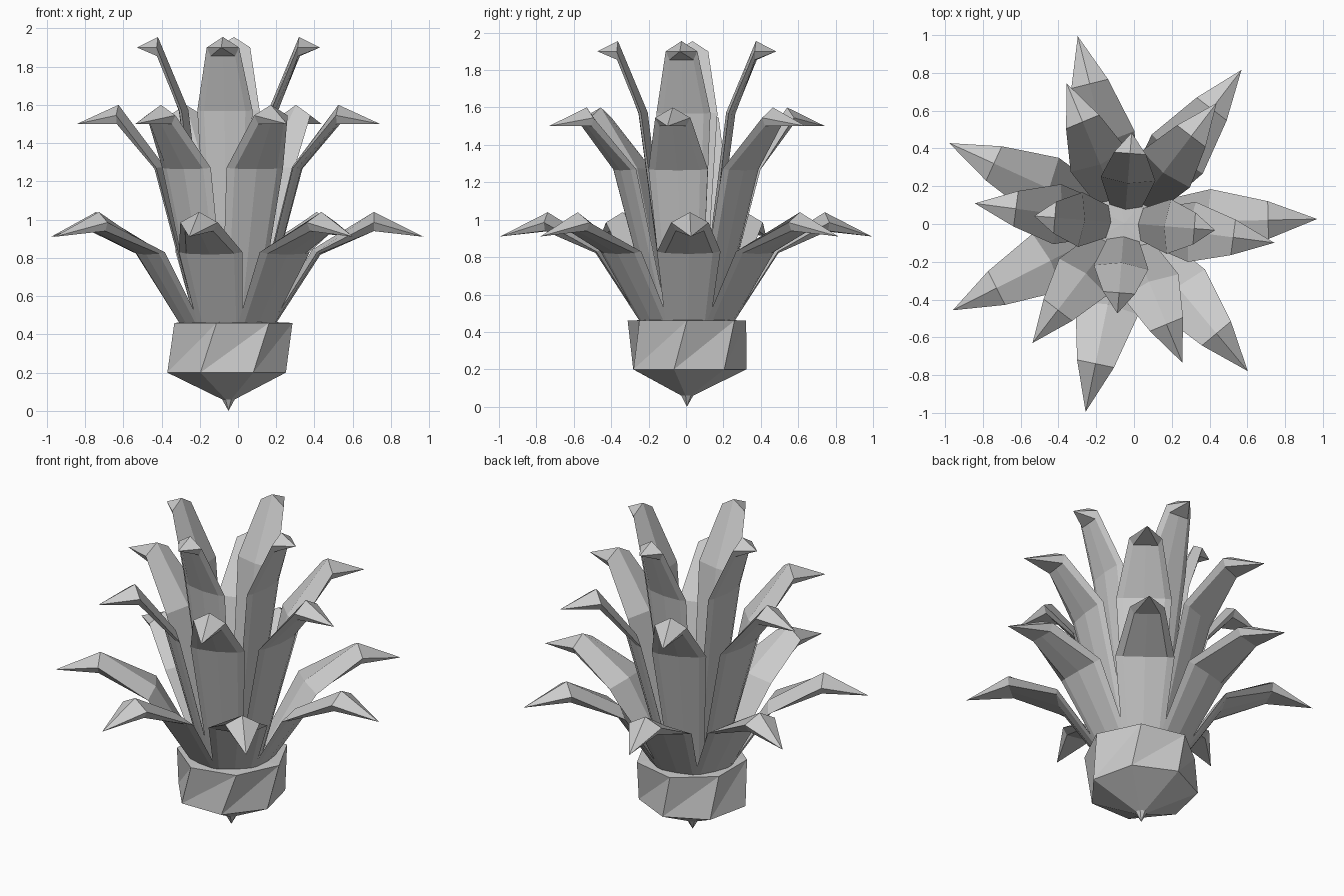
import bpy, bmesh
from math import sin, cos, radians, pi, hypot
from mathutils import Vector

if "Cube" in bpy.data.objects:
    bpy.data.objects.remove(bpy.data.objects["Cube"])

CX, CY = -0.05, 0.005


def finish(bm, name):
    bmesh.ops.recalc_face_normals(bm, faces=bm.faces)
    me = bpy.data.meshes.new(name)
    bm.to_mesh(me)
    bm.free()
    ob = bpy.data.objects.new(name, me)
    bpy.context.collection.objects.link(ob)
    return ob


def ring(bm, n, r, z, off, cx):
    return [bm.verts.new((cx + r * cos(radians(off) + 2 * pi * k / n),
                          CY + r * sin(radians(off) + 2 * pi * k / n), z)) for k in range(n)]


# Twisted seven-sided bulb with a pointed root below
bm = bmesh.new()
n = 7
top = ring(bm, n, 0.325, 0.46, 0, -0.04)
low = ring(bm, n, 0.318, 0.20, -12.5, -0.06)
neck = ring(bm, n, 0.034, 0.06, -12.5, CX)
tip = bm.verts.new((CX, CY, 0.0))
crown = bm.verts.new((CX, CY, 0.475))
for k in range(n):
    j = (k + 1) % n
    bm.faces.new((low[k], low[j], top[j]))
    bm.faces.new((low[k], top[j], top[k]))
    bm.faces.new((neck[k], neck[j], low[j], low[k]))
    bm.faces.new((tip, neck[j], neck[k]))
    bm.faces.new((crown, top[k], top[j]))
finish(bm, "bulb")


# Leaf: ridged cross-sections along a bent path, closing to a point
def leaf(name, az, path, widths):
    a = radians(az)
    out, side, up = Vector((cos(a), sin(a), 0)), Vector((-sin(a), cos(a), 0)), Vector((0, 0, 1))
    (r0, z0), (r1, z1) = path[:2]
    L = hypot(r1 - r0, z1 - z0)
    slope = (out * (z0 - z1) + up * (r1 - r0)) / L
    normals = [slope, slope, up]
    ridge, under, core = (0.02, 0.025, 0.055), (-0.012, -0.015, -0.045), (-0.02, -0.025, -0.045)
    bm = bmesh.new()
    rows = []
    for i in range(3):
        p = Vector((CX, CY, 0)) + out * path[i][0] + up * path[i][1]
        w = widths[i]
        section = [(0, ridge[i]), (w, 0), (0.75 * w, under[i]),
                   (0, core[i]), (-0.75 * w, under[i]), (-w, 0)]
        rows.append([bm.verts.new(p + side * s + normals[i] * h) for s, h in section])
    end = bm.verts.new(Vector((CX, CY, 0)) + out * path[3][0] + up * path[3][1])
    bm.faces.new(rows[0])
    for k in range(6):
        j = (k + 1) % 6
        for a0, b0 in zip(rows, rows[1:]):
            bm.faces.new((a0[k], a0[j], b0[j], b0[k]))
        bm.faces.new((rows[2][k], rows[2][j], end))
    finish(bm, name)


# Three whorls: count, starting angle, path (radius, height), half widths
whorls = {
    "outer_leaf": (7, 1.2, [(0.22, 0.45), (0.46, 0.83), (0.76, 0.985), (1.02, 0.91)], (0.12, 0.17, 0.10)),
    "middle_leaf": (6, -7.5, [(0.15, 0.45), (0.36, 1.27), (0.58, 1.545), (0.80, 1.50)], (0.10, 0.16, 0.095)),
    "inner_leaf": (4, -4.5, [(0.09, 0.45), (0.235, 1.57), (0.37, 1.90), (0.48, 1.90)], (0.085, 0.145, 0.085)),
}
for name, (count, start, path, widths) in whorls.items():
    for k in range(count):
        leaf(f"{name}_{k + 1}", start + 360 * k / count, path, widths)
